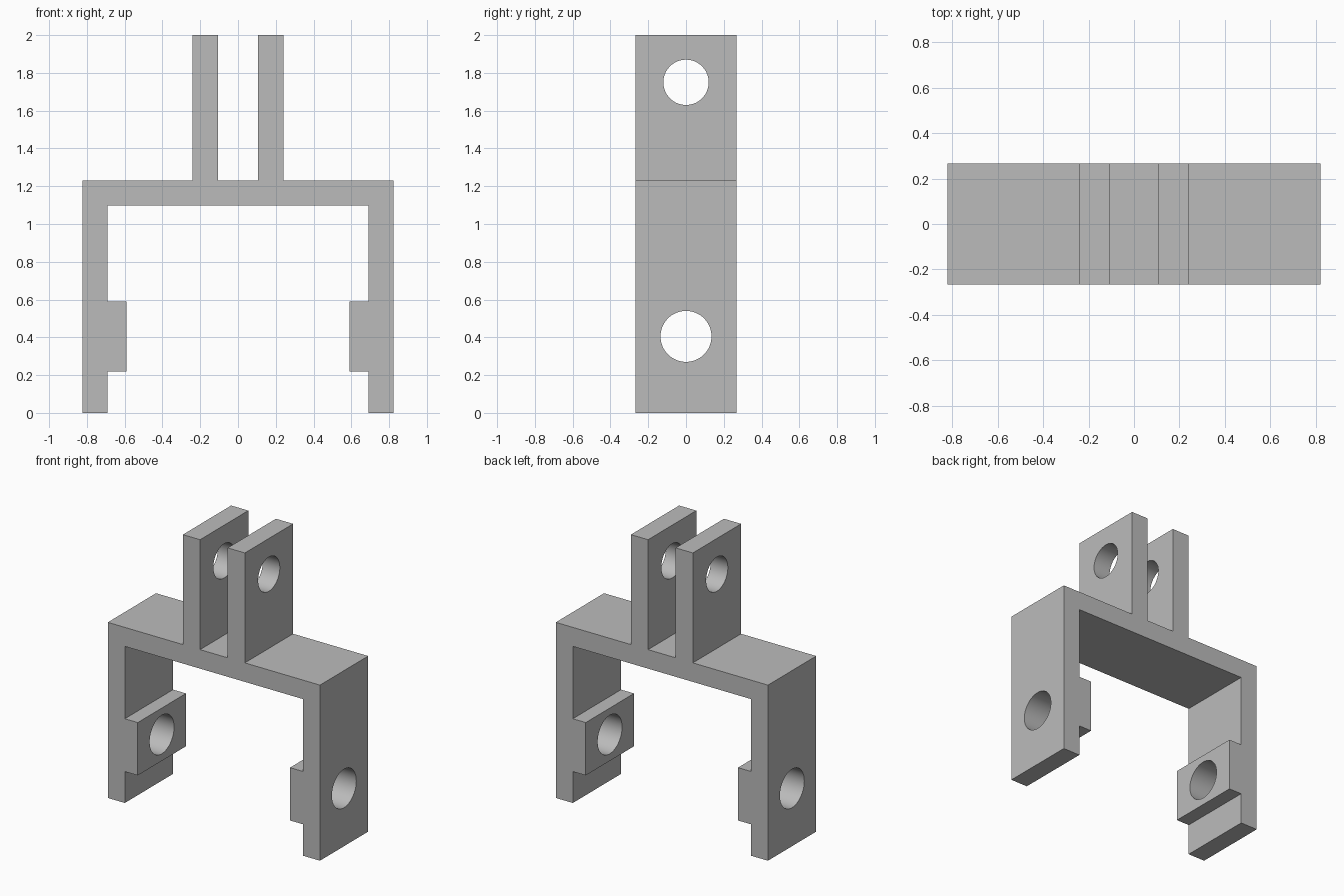
import bpy
import bmesh
import math

cube = bpy.data.objects.get("Cube")
if cube:
    bpy.data.objects.remove(cube, do_unlink=True)

HALF_DEPTH = 0.267

grey = bpy.data.materials.new("plain grey")
grey.use_nodes = True
colour = (0.5, 0.5, 0.5, 1)
grey.diffuse_color = colour
grey.node_tree.nodes["Principled BSDF"].inputs["Base Color"].default_value = colour


def make_object(name, bm):
    bmesh.ops.recalc_face_normals(bm, faces=bm.faces)
    mesh = bpy.data.meshes.new(name)
    bm.to_mesh(mesh)
    bm.free()
    obj = bpy.data.objects.new(name, mesh)
    bpy.context.collection.objects.link(obj)
    return obj


def extrude_profile(name, points):
    """Extrude an x-z outline through the depth of the bracket."""
    bm = bmesh.new()
    face = bm.faces.new([bm.verts.new((x, -HALF_DEPTH, z)) for x, z in points])
    result = bmesh.ops.extrude_face_region(bm, geom=[face])
    verts = [v for v in result["geom"] if isinstance(v, bmesh.types.BMVert)]
    bmesh.ops.translate(bm, verts=verts, vec=(0, 2 * HALF_DEPTH, 0))
    return make_object(name, bm)


def bore_hole(target, name, z, radius):
    """Cut a round hole along x through both sides."""
    bm = bmesh.new()
    bmesh.ops.create_cone(bm, cap_ends=True, segments=64,
                          radius1=radius, radius2=radius, depth=3)
    bmesh.ops.rotate(bm, verts=bm.verts, cent=(0, 0, 0),
                     matrix=Matrix.Rotation(math.pi / 2, 3, "Y"))
    bmesh.ops.translate(bm, verts=bm.verts, vec=(0, 0, z))
    cutter = make_object(name, bm)
    cutter.hide_render = True
    mod = target.modifiers.new(name, "BOOLEAN")
    mod.operation = "DIFFERENCE"
    mod.solver = "EXACT"
    mod.object = cutter
    bpy.context.view_layer.objects.active = target
    bpy.ops.object.modifier_apply(modifier=name)
    bpy.data.objects.remove(cutter, do_unlink=True)


from mathutils import Matrix

# Half outline: top lug, crossbar, leg and inner pad, then mirrored
half = [(0.107, 1.23), (0.107, 2.0), (0.24, 2.0), (0.24, 1.23),
        (0.822, 1.23), (0.822, 0.0), (0.69, 0.0), (0.69, 0.22),
        (0.59, 0.22), (0.59, 0.59), (0.69, 0.59), (0.69, 1.097)]
outline = half + [(-x, z) for x, z in reversed(half)]
bracket = extrude_profile("clevis_bracket", outline)
bracket.data.materials.append(grey)

# Pin holes through the lugs and the legs
bore_hole(bracket, "lug_hole", 1.75, 0.12)
bore_hole(bracket, "leg_hole", 0.405, 0.135)

# Smooth bores, sharp block edges
bpy.ops.object.select_all(action="DESELECT")
bracket.select_set(True)
bpy.context.view_layer.objects.active = bracket
bpy.ops.object.shade_smooth_by_angle(angle=math.radians(30))
